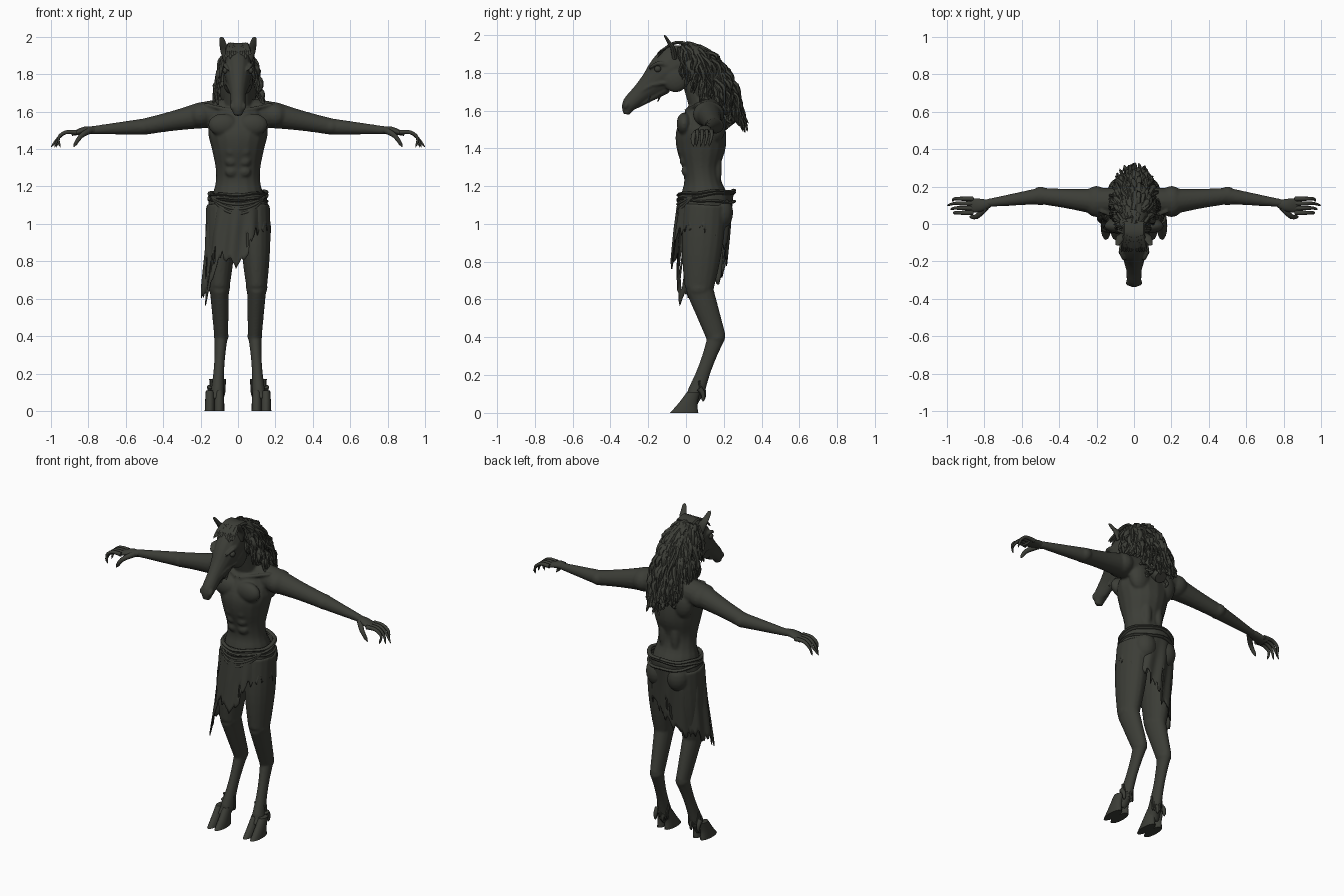
import bpy, bmesh, random
from math import sin, cos, pi, tau, sqrt, radians, degrees
from mathutils import Vector, Matrix

random.seed(4)
if "Cube" in bpy.data.objects:
    bpy.data.objects.remove(bpy.data.objects["Cube"])

skin = bpy.data.materials.new("dark olive grey")
skin.use_nodes = True
skin.diffuse_color = (.045, .047, .038, 1)
skin.node_tree.nodes["Principled BSDF"].inputs["Base Color"].default_value = skin.diffuse_color
X, Y, Z = Vector((1, 0, 0)), Vector((0, 1, 0)), Vector((0, 0, 1))


def spline(points, steps):
    """Catmull-Rom resampling of tuples of any length."""
    out = []
    last = len(points) - 1
    for i in range(last):
        around = points[max(i - 1, 0)], points[i], points[i + 1], points[min(i + 2, last)]
        for k in range(steps):
            t = k / steps
            out.append([b + t * (c - a) / 2 + t * t * (a - 2.5 * b + 2 * c - d / 2)
                        + t ** 3 * (1.5 * (b - c) + (d - a) / 2)
                        for a, b, c, d in zip(*around)])
    return out + [list(points[-1])]


def tube(bm, stations, u=X, v=None, sides=16, steps=4):
    """Elliptical loft through stations of (x, y, z, radius along u, radius across)."""
    stations = spline(stations, steps)
    rings = []
    for i, (x, y, z, wide, deep) in enumerate(stations):
        before, after = stations[max(i - 1, 0)], stations[min(i + 1, len(stations) - 1)]
        tangent = Vector(after[:3]) - Vector(before[:3])
        across = v or tangent.cross(u).normalized()
        along = u if v else across.cross(tangent).normalized()
        rings.append([bm.verts.new(Vector((x, y, z)) + along * wide * cos(tau * k / sides)
                                   + across * deep * sin(tau * k / sides)) for k in range(sides)])
    for ring, following in zip(rings, rings[1:]):
        for k in range(sides):
            bm.faces.new((ring[k - 1], ring[k], following[k], following[k - 1]))
    bm.faces.new(rings[0])
    bm.faces.new(rings[-1])


def limb(bm, start, end, start_radius, end_radius, belly=0, depth=1, u=X):
    """Straight muscle between two joints, swelling or narrowing in its middle."""
    stations = []
    for k in range(9):
        t = k / 8
        radius = start_radius + (end_radius - start_radius) * t + belly * sin(pi * t)
        stations.append((*start.lerp(end, t), radius, radius * depth))
    tube(bm, stations, u=u, steps=1)


def strand(bm, points, radius, u=X, flat=.7, sides=6, steps=3):
    """Curved lock, finger or ear that tapers to a point."""
    path = spline([tuple(p) for p in points], steps)
    stations = []
    for i, p in enumerate(path):
        r = radius * sqrt(1 - i / len(path)) if i < len(path) - 1 else .001
        stations.append((*p, r, r * flat))
    tube(bm, stations, u=u, sides=sides, steps=1)


def blob(bm, centre, radii, turn=0):
    place = Matrix.Translation(centre) @ Matrix.Rotation(turn, 4, 'X') @ Matrix.Diagonal((*radii, 1))
    bmesh.ops.create_uvsphere(bm, u_segments=16, v_segments=10, radius=1, matrix=place)


def mirror(bm):
    """Copy everything built so far to the other side."""
    copy = bmesh.ops.duplicate(bm, geom=bm.verts[:] + bm.edges[:] + bm.faces[:])["geom"]
    verts = [g for g in copy if isinstance(g, bmesh.types.BMVert)]
    bmesh.ops.scale(bm, vec=(-1, 1, 1), verts=verts)


def finish(bm, name, voxel=0):
    bmesh.ops.recalc_face_normals(bm, faces=bm.faces)
    mesh = bpy.data.meshes.new(name)
    bm.to_mesh(mesh)
    bm.free()
    mesh.materials.append(skin)
    ob = bpy.data.objects.new(name, mesh)
    bpy.context.collection.objects.link(ob)
    bpy.ops.object.select_all(action='DESELECT')
    ob.select_set(True)
    bpy.context.view_layer.objects.active = ob
    bpy.ops.object.shade_smooth_by_angle(angle=radians(50))
    if voxel:
        blend = ob.modifiers.new("blend", 'REMESH')
        blend.mode, blend.voxel_size, blend.use_smooth_shade = 'VOXEL', voxel, True
        ob.modifiers.new("relax", 'SMOOTH').iterations = 4
    return ob


# Joints of the left side
shoulder, elbow, wrist = Vector((.2, .12, 1.58)), Vector((.5, .15, 1.52)), Vector((.8, .11, 1.5))
hip, knee = Vector((.09, .1, 1.1)), Vector((.1, .07, .66))
hock, fetlock = Vector((.09, .16, .4)), Vector((.11, .05, .1))

# Body: limbs, muscles and torso fused into one skin
bm = bmesh.new()
limb(bm, Vector((.02, .12, 1.6)), shoulder, .08, .07, u=Y)
limb(bm, shoulder, elbow, .07, .044, belly=-.004, u=Y)
limb(bm, elbow, wrist, .044, .02, u=Y)
limb(bm, hip, knee, .08, .055, belly=.01, depth=1.4)
limb(bm, knee, hock, .052, .037, depth=1.4)
limb(bm, hock, fetlock, .036, .036, belly=-.008, depth=1.3)
limb(bm, fetlock, Vector((.12, .02, .05)), .036, .04)
for joint, size in ((shoulder, .07), (elbow, .043), (knee, .058), (hock, .04), (fetlock, .037)):
    blob(bm, joint, (size, size * 1.2, size))
blob(bm, (.08, -.01, 1.53), (.08, .04, .06))      # pectoral
blob(bm, (.09, .16, 1.52), (.07, .05, .09))       # shoulder blade
blob(bm, (.04, .16, 1.3), (.03, .03, .12))        # back muscle
blob(bm, (.07, .18, 1.06), (.07, .07, .09))       # buttock
for row in range(3):                              # abdominals
    blob(bm, (.035, -.01 * row, 1.28 + .055 * row), (.034, .024, .03))
limb(bm, Vector((.01, 0, 1.6)), Vector((.18, .07, 1.64)), .01, .01, u=Y)    # collarbone
mirror(bm)
tube(bm, [(0, .1, 1, .13, .12), (0, .1, 1.13, .14, .13), (0, .09, 1.22, .12, .1),
          (0, .08, 1.3, .12, .1), (0, .08, 1.4, .14, .13), (0, .08, 1.5, .16, .13),
          (0, .1, 1.62, .13, .09)], v=Y)
limb(bm, Vector((0, .11, 1.58)), Vector((0, .02, 1.86)), .08, .07)
finish(bm, "body", .0075)

# Hands: palm, clawed fingers and thumb
bm = bmesh.new()
tube(bm, [(.77, .11, 1.5, .02, .02), (.82, .1, 1.5, .035, .02), (.89, .1, 1.48, .04, .01)], u=Y)
for i, reach in enumerate((.95, .98, 1, .97)):
    y = .06 + .025 * i
    strand(bm, [(.86, y, 1.49), (.92, y, 1.49), (.96, y, 1.46), (reach, y * .9, 1.41)],
           .013, u=Y, flat=1, sides=10)
strand(bm, [(.79, .09, 1.5), (.84, .04, 1.47), (.88, .04, 1.41)], .018, u=Y, flat=1, sides=10)
mirror(bm)
finish(bm, "hands")

# Cloven hooves with dewclaws and fetlock tufts
bm = bmesh.new()
for x in (.1, .15):
    tube(bm, [(x, .04, .11, .022, .035), (x, .01, .05, .026, .05), (x, -.01, 0, .028, .075)], v=Y)
    strand(bm, [(x, .07, .13), (x, .09, .1), (x, .09, .06)], .016, flat=1, sides=8)
for i in range(9):
    x, inset = .075 + i * .0085, abs(i - 4) * .006
    strand(bm, [(x, .07, .17), (x, .1 - inset, .12), (x, .1 - inset, random.uniform(.07, .1))], .011)
mirror(bm)
finish(bm, "hooves")

# Horse head with cheek, brow, face ridge, nostrils and jaw
bm = bmesh.new()
blob(bm, (.045, -.06, 1.77), (.035, .07, .075), turn=.5)
strand(bm, [(.06, -.1, 1.84), (.07, -.15, 1.85), (.05, -.2, 1.82)], .016, flat=1)
strand(bm, [(.06, -.09, 1.75), (.05, -.18, 1.735), (.035, -.25, 1.69)], .014, flat=1)
blob(bm, (.03, -.315, 1.63), (.014, .014, .022), turn=-.4)
mirror(bm)
tube(bm, [(0, .04, 1.87, .055, .075), (0, -.05, 1.84, .072, .11), (0, -.11, 1.8, .074, .1),
          (0, -.18, 1.74, .055, .07), (0, -.24, 1.69, .042, .05), (0, -.3, 1.63, .038, .04),
          (0, -.315, 1.58, .022, .016)])
limb(bm, Vector((0, -.1, 1.72)), Vector((0, -.26, 1.62)), .04, .014, depth=.7)
finish(bm, "horse_head", .006)

bm = bmesh.new()
blob(bm, (.068, -.15, 1.82), (.014, .018, .017))
mirror(bm)
finish(bm, "eyes")

bm = bmesh.new()
strand(bm, [(.05, -.06, 1.88), (.07, -.07, 1.93), (.08, -.09, 1.96), (.09, -.115, 2)],
       .03, flat=.5, sides=12, steps=4)
mirror(bm)
finish(bm, "ears")

# Mane: solid core covered with hanging locks
core = [(0, -.04, 1.92, .055, .05), (0, .04, 1.87, .08, .085), (0, .09, 1.79, .1, .1),
        (0, .13, 1.69, .1, .1), (0, .18, 1.6, .08, .07), (0, .24, 1.52, .035, .035)]
bm = bmesh.new()
tube(bm, core)
path = spline(core, 20)


def jitter():
    return Vector((random.uniform(-1, 1), random.uniform(-1, 1), 0)) * .013


for i in range(230):
    k = random.randrange(len(path) - 8)
    centre, wide, deep = Vector(path[k][:3]), path[k][3], path[k][4]
    tangent = (Vector(path[k + 1][:3]) - centre).normalized()
    turn = random.uniform(-2, 2)
    back = max(cos(turn), 0)
    outward = X * sin(turn) + X.cross(tangent) * cos(turn)
    root = centre + X * sin(turn) * wide * .9 + X.cross(tangent) * cos(turn) * deep * .9
    lowest = random.uniform(1.6, 1.64) - .16 * back
    drop = max(min(random.uniform(.09, .19), root.z - lowest), .04)
    flow = outward * .03 + Y * back * drop * .3
    strand(bm, [root, root + flow * .8 - Z * drop * .3 + jitter(),
                root + flow - Z * drop * .65 + jitter(), root + flow * 1.3 - Z * drop + jitter()],
           random.uniform(.013, .02), u=(X + Y * random.uniform(-.9, .9)).normalized())
for i in range(12):     # forelock
    x = (i - 5.5) * .008
    strand(bm, [(x, .01, 1.95), (x, -.05, 1.96), (x * 1.3, -.11, 1.93),
                (x * 1.5, -.15, random.uniform(1.88, 1.91))], .017)
for i in range(8):      # chin tuft
    x, y = (i % 4 - 1.5) * .014, -.13 - (i // 4) * .05
    strand(bm, [(x, y, 1.7), (x, y - .01, 1.67), (x, y - .02, 1.645)], .011)
finish(bm, "mane")

# Ragged loincloth: hem heights at equal turns, from the left side round the back
hem = [1, .95, .9, .8, .7, .7, .65, .6, .85, .75, .95, 1]
COLUMNS, ROWS, TOP = 120, 14, 1.165
bm = bmesh.new()
grid = []
for c in range(COLUMNS):
    angle = tau * c / COLUMNS
    sector, t = divmod(c * len(hem) / COLUMNS, 1)
    here, ahead = hem[int(sector)], hem[(int(sector) + 1) % len(hem)]
    length = TOP - here - (ahead - here) * t + random.uniform(-.03, .04)
    column = []
    for r in range(ROWS + 1):
        fall = length * r / ROWS
        fold = .007 * sin(angle * 11 + fall * 7) * min(fall * 5, 1)
        width = .152 + min(fall * .1, .022) + max(fall - .3, 0) * .09 + fold
        column.append(bm.verts.new((width * cos(angle),
                                    .107 - .11 * fall + (.146 + fold) * sin(angle), TOP - fall)))
    grid.append(column)
for c in range(COLUMNS):
    slit = random.random() < .06
    for r in range(ROWS):
        if not (slit and r in (9, 10, 11)):
            bm.faces.new((grid[c - 1][r], grid[c][r], grid[c][r + 1], grid[c - 1][r + 1]))
finish(bm, "loincloth").modifiers.new("thickness", 'SOLIDIFY').thickness = .006

# Twisted waist wrap, and swags hanging across the front
bm = bmesh.new()
for level, sag in enumerate((.01, .02, -.01)):
    ring = []
    for k in range(41):
        a = tau * k / 40 + pi / 2
        ring.append((.152 * cos(a), .107 + .146 * sin(a),
                     TOP - .02 * level + sag * sin(a + .4) + .004 * sin(a * 5), .008, .012))
    tube(bm, ring, u=Z, sides=8, steps=1)
for depth in (.04, .065, .09):
    swag = []
    for k in range(13):
        t = k / 12
        a = pi * (1.15 + .7 * t)
        swag.append((.158 * cos(a), .104 + .15 * sin(a), TOP - .02 - depth * sin(pi * t), .007, .006))
    tube(bm, swag, u=Z, sides=8, steps=2)
finish(bm, "waist_wrap")
